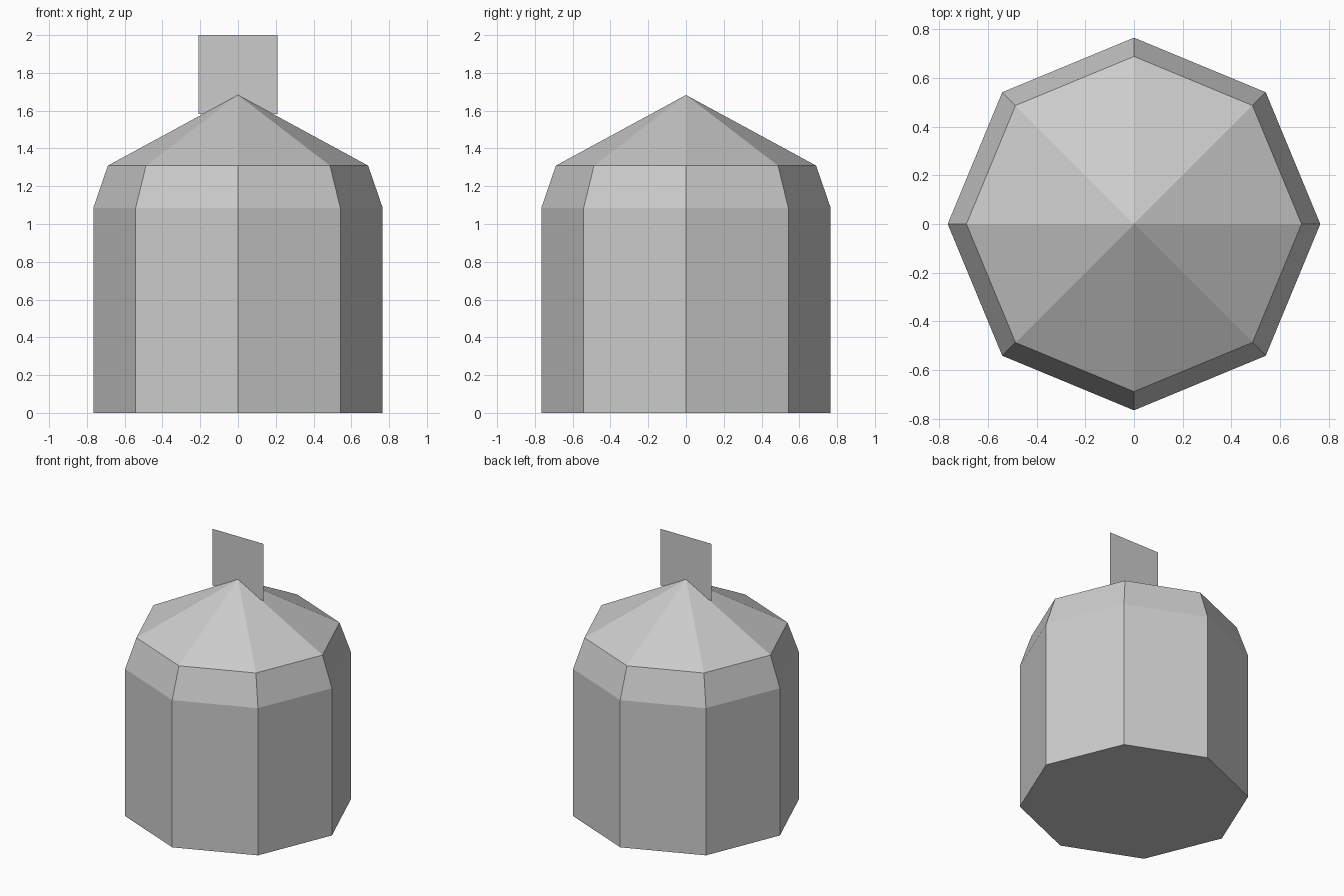
import bpy
import bmesh
from math import cos, sin, tau

SIDES = 8

cube = bpy.data.objects.get("Cube")
if cube:
    bpy.data.objects.remove(cube, do_unlink=True)

# Single plain grey
grey = bpy.data.materials.new("plain_grey")
grey.use_nodes = True
color = (0.6, 0.6, 0.6, 1)
grey.diffuse_color = color
grey.node_tree.nodes["Principled BSDF"].inputs["Base Color"].default_value = color


def finish(name, bm):
    bmesh.ops.recalc_face_normals(bm, faces=bm.faces)
    mesh = bpy.data.meshes.new(name)
    bm.to_mesh(mesh)
    bm.free()
    mesh.materials.append(grey)
    obj = bpy.data.objects.new(name, mesh)
    bpy.context.collection.objects.link(obj)
    return obj


# Octagonal tower: straight wall, sloped shoulder, pointed roof, closed floor
bm = bmesh.new()
rings = []
for radius, z in [(0.766, 0), (0.766, 1.085), (0.689, 1.309)]:
    rings.append([bm.verts.new((radius * cos(tau * i / SIDES),
                                radius * sin(tau * i / SIDES), z))
                  for i in range(SIDES)])
apex = bm.verts.new((0, 0, 1.683))
bm.faces.new(rings[0])
for i in range(SIDES):
    j = (i + 1) % SIDES
    for low, high in zip(rings, rings[1:]):
        bm.faces.new((low[i], low[j], high[j], high[i]))
    bm.faces.new((rings[-1][i], rings[-1][j], apex))
finish("tower", bm)

# Flat upright square panel standing across the roof peak
HALF = 0.209
bm = bmesh.new()
corners = [(-HALF, -HALF), (HALF, -HALF), (HALF, HALF), (-HALF, HALF)]
bm.faces.new([bm.verts.new((x, 0, z)) for x, z in corners])
finish("roof_panel", bm).location.z = 2 - HALF
